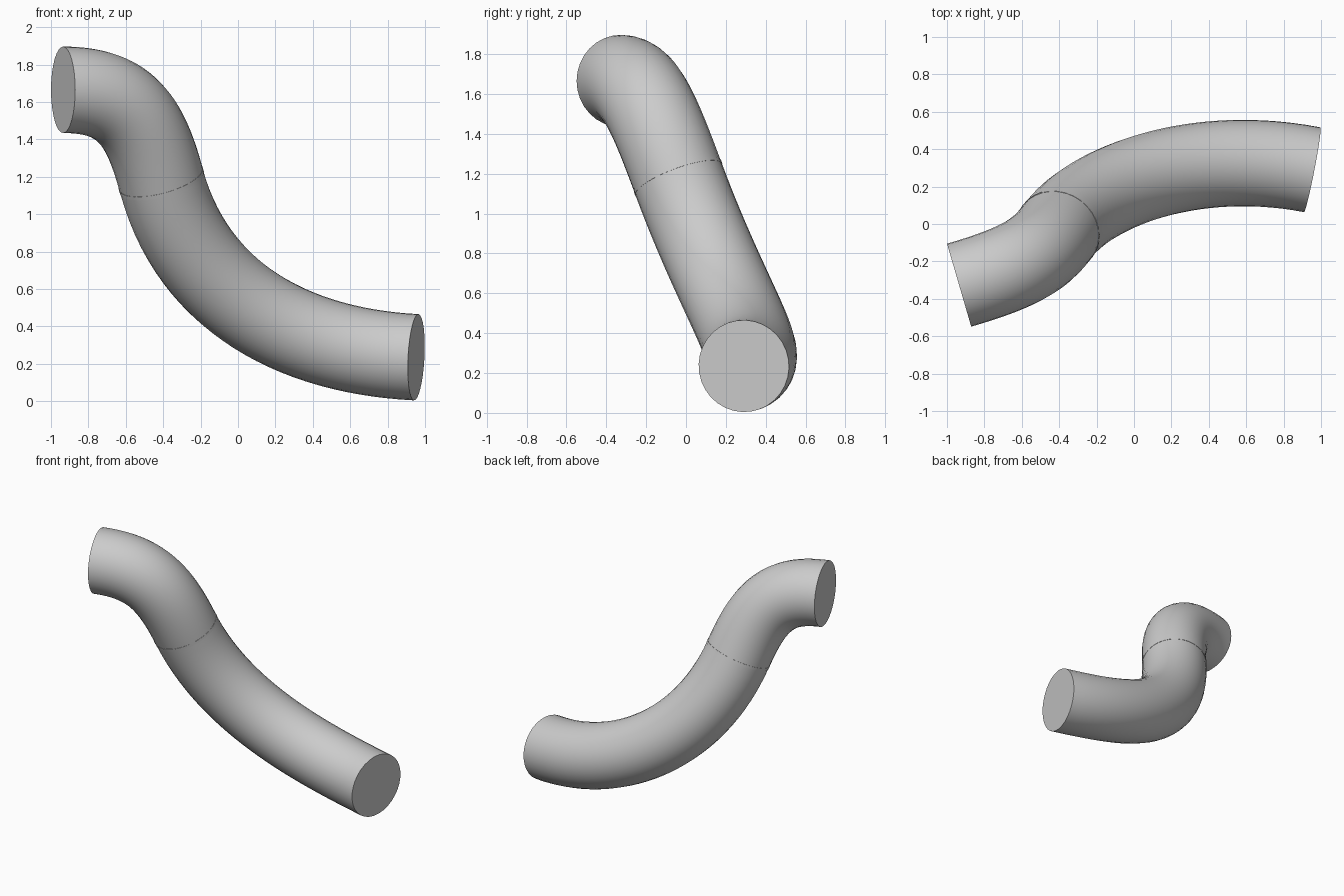
import bpy
import math
from mathutils import Vector

cube = bpy.data.objects.get("Cube")
if cube:
    bpy.data.objects.remove(cube, do_unlink=True)

RADIUS = 0.231


def make_material(name, colour):
    mat = bpy.data.materials.new(name)
    mat.use_nodes = True
    mat.diffuse_color = colour
    mat.node_tree.nodes["Principled BSDF"].inputs["Base Color"].default_value = colour
    return mat


def make_tube(name, start, start_dir, start_len, end, end_dir, end_len, radius, mat):
    """Capped round tube along one Bezier span, square to the path at both ends."""
    curve = bpy.data.curves.new(name, "CURVE")
    curve.dimensions = "3D"
    curve.resolution_u = 28
    curve.bevel_depth = radius
    curve.bevel_resolution = 14
    curve.use_fill_caps = True
    spline = curve.splines.new("BEZIER")
    spline.bezier_points.add(1)
    spans = ((start, start_dir, start_len), (end, end_dir, end_len))
    for point, (co, direction, length) in zip(spline.bezier_points, spans):
        offset = direction.normalized() * length
        point.handle_left_type = point.handle_right_type = "FREE"
        point.co = co
        point.handle_left = co - offset
        point.handle_right = co + offset
    obj = bpy.data.objects.new(name, curve)
    bpy.context.collection.objects.link(obj)
    bpy.ops.object.select_all(action="DESELECT")
    obj.select_set(True)
    bpy.context.view_layer.objects.active = obj
    bpy.ops.object.convert(target="MESH")
    obj = bpy.context.object
    obj.data.materials.clear()
    obj.data.materials.append(mat)
    # Weld the caps to the wall, then smooth all but the rims
    bpy.ops.object.mode_set(mode="EDIT")
    bpy.ops.mesh.select_all(action="SELECT")
    bpy.ops.mesh.remove_doubles(threshold=0.0001)
    bpy.ops.mesh.normals_make_consistent(inside=False)
    bpy.ops.object.mode_set(mode="OBJECT")
    bpy.ops.object.shade_smooth_by_angle(angle=math.radians(35))
    return obj


grey = make_material("light grey", (0.6, 0.6, 0.6, 1))

top_end = Vector((-0.935, -0.327, 1.665))
top_dir = Vector((0.96, 0.28, 0))
joint = Vector((-0.41, -0.04, 1.18))
joint_dir = Vector((0.27, 0.37, -1))
low_end = Vector((0.953, 0.29, 0.235))
low_dir = Vector((0.98, -0.19, -0.05))

# Short upper bend and long lower bend meeting at the joint
make_tube("upper_pipe", top_end, top_dir, 0.35, joint, joint_dir, 0.35, RADIUS, grey)
make_tube("lower_pipe", joint, joint_dir, 0.7, low_end, low_dir, 0.65, RADIUS, grey)

# Fine raised seam around the joint
half = joint_dir.normalized() * 0.01
make_tube("joint_seam", joint - half, joint_dir, 0.006, joint + half, joint_dir, 0.006,
          RADIUS + 0.002, grey)
